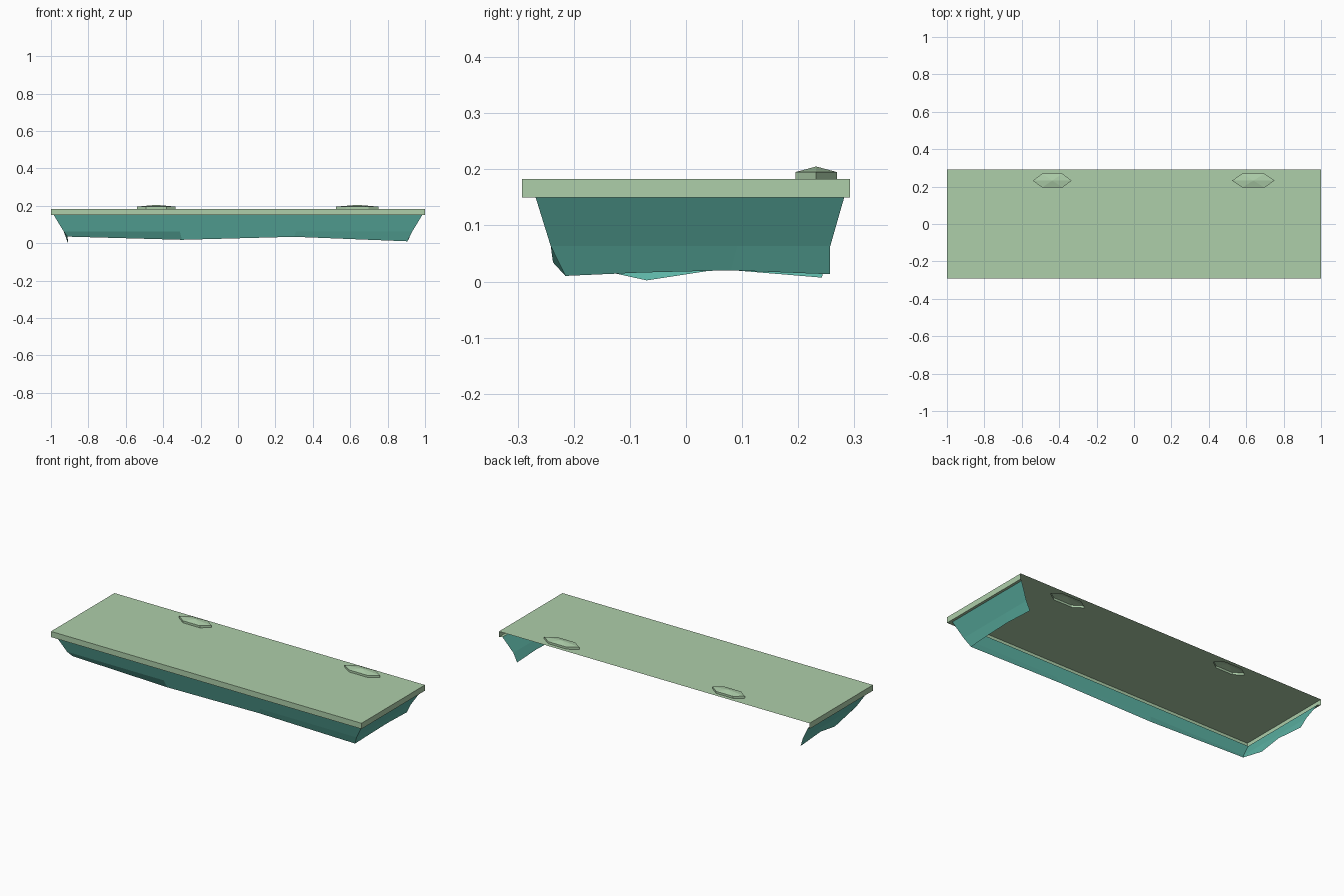
import bpy, bmesh

cube = bpy.data.objects.get("Cube")
if cube:
    bpy.data.objects.remove(cube)


def make_material(name, rgb):
    mat = bpy.data.materials.new(name)
    mat.use_nodes = True
    mat.diffuse_color = (*rgb, 1)
    mat.node_tree.nodes["Principled BSDF"].inputs["Base Color"].default_value = (*rgb, 1)
    return mat


GREEN = make_material("pale green", (0.42, 0.62, 0.40))
TEAL = make_material("teal", (0.11, 0.46, 0.38))


def make_object(name, bm, mat):
    mesh = bpy.data.meshes.new(name)
    bm.to_mesh(mesh)
    bm.free()
    mesh.materials.append(mat)
    obj = bpy.data.objects.new(name, mesh)
    bpy.context.collection.objects.link(obj)
    return obj


def add_strip(bm, rows, closed=False):
    """Join rows of points, listed from the top down, with quads."""
    grid = [[bm.verts.new(p) for p in row] for row in rows]
    n = len(grid[0])
    for up, low in zip(grid, grid[1:]):
        for i in range(n if closed else n - 1):
            j = (i + 1) % n
            bm.faces.new((up[i], up[j], low[j], low[i]))
    return grid


def u_path(x, front, back, z):
    """Three-sided path, open at the back."""
    return [(x, back, z), (x, front, z), (-x, front, z), (-x, back, z)]


def hexagon(cx, half, z):
    """Long hexagon, clockwise from above."""
    cy, depth, flat = 0.232, 0.037, half * 0.52
    return [(cx - half, cy, z), (cx - flat, cy + depth, z), (cx + flat, cy + depth, z),
            (cx + half, cy, z), (cx + flat, cy - depth, z), (cx - flat, cy - depth, z)]


TOP, RIM, CREASE = 0.183, 0.15, 0.063
BUMPS = {"right_bump": (-0.437, 0.104), "left_bump": (0.638, 0.114)}

# Deck: top sheet with openings under the bumps, rim and narrow ledge
bm = bmesh.new()
loops = [u_path(1, -0.292, 0.292, TOP)]
loops += [hexagon(cx, half, TOP) for cx, half in BUMPS.values()]
edges = []
for loop in loops:
    verts = [bm.verts.new(p) for p in loop]
    edges += [bm.edges.new((verts[i - 1], verts[i])) for i in range(len(verts))]
bmesh.ops.triangle_fill(bm, use_beauty=True, edges=edges, normal=(0, 0, 1))
for f in bm.faces:
    f.normal_update()
    if f.normal.z < 0:
        f.normal_flip()
add_strip(bm, [u_path(1, -0.292, 0.292, TOP), u_path(1, -0.292, 0.292, RIM),
               u_path(0.985, -0.268, 0.282, RIM)])
bmesh.ops.remove_doubles(bm, verts=bm.verts, dist=0.0005)
make_object("deck", bm, GREEN)

# Low bumps: short walls and a shallow pointed cap
for name, (cx, half) in BUMPS.items():
    bm = bmesh.new()
    # reversed so the walls face outward
    base, rim = hexagon(cx, half, TOP), hexagon(cx, half, 0.195)
    grid = add_strip(bm, [rim[::-1], base[::-1]], closed=True)
    apex = bm.verts.new((cx, 0.232, 0.205))
    ring = grid[0]
    for i in range(len(ring)):
        bm.faces.new((ring[i - 1], ring[i], apex))
    bmesh.ops.recalc_face_normals(bm, faces=bm.faces)
    make_object(name, bm, GREEN)


def skirt_row(x, front, back, z):
    """U path with two extra points on each side."""
    c = u_path(x, front, back, z)
    row = []
    for a, b in zip(c, c[1:]):
        row += [tuple(p + (q - p) * t / 3 for p, q in zip(a, b)) for t in range(3)]
    return row + [c[-1]]


# Skirt: sloping sides with an uneven lower edge, open at the back
hem = [(0.908, 0.257, 0.013), (0.910, 0.080, 0.020), (0.908, -0.080, 0.016),
       (0.905, -0.215, 0.010), (0.300, -0.237, 0.034), (-0.300, -0.222, 0.018),
       (-0.912, -0.220, 0.035), (-0.910, -0.070, 0.002), (-0.910, 0.060, 0.022),
       (-0.908, 0.242, 0.007)]
bm = bmesh.new()
add_strip(bm, [skirt_row(0.985, -0.268, 0.282, RIM),
               skirt_row(0.932, -0.241, 0.257, CREASE), hem])
make_object("skirt", bm, TEAL)
